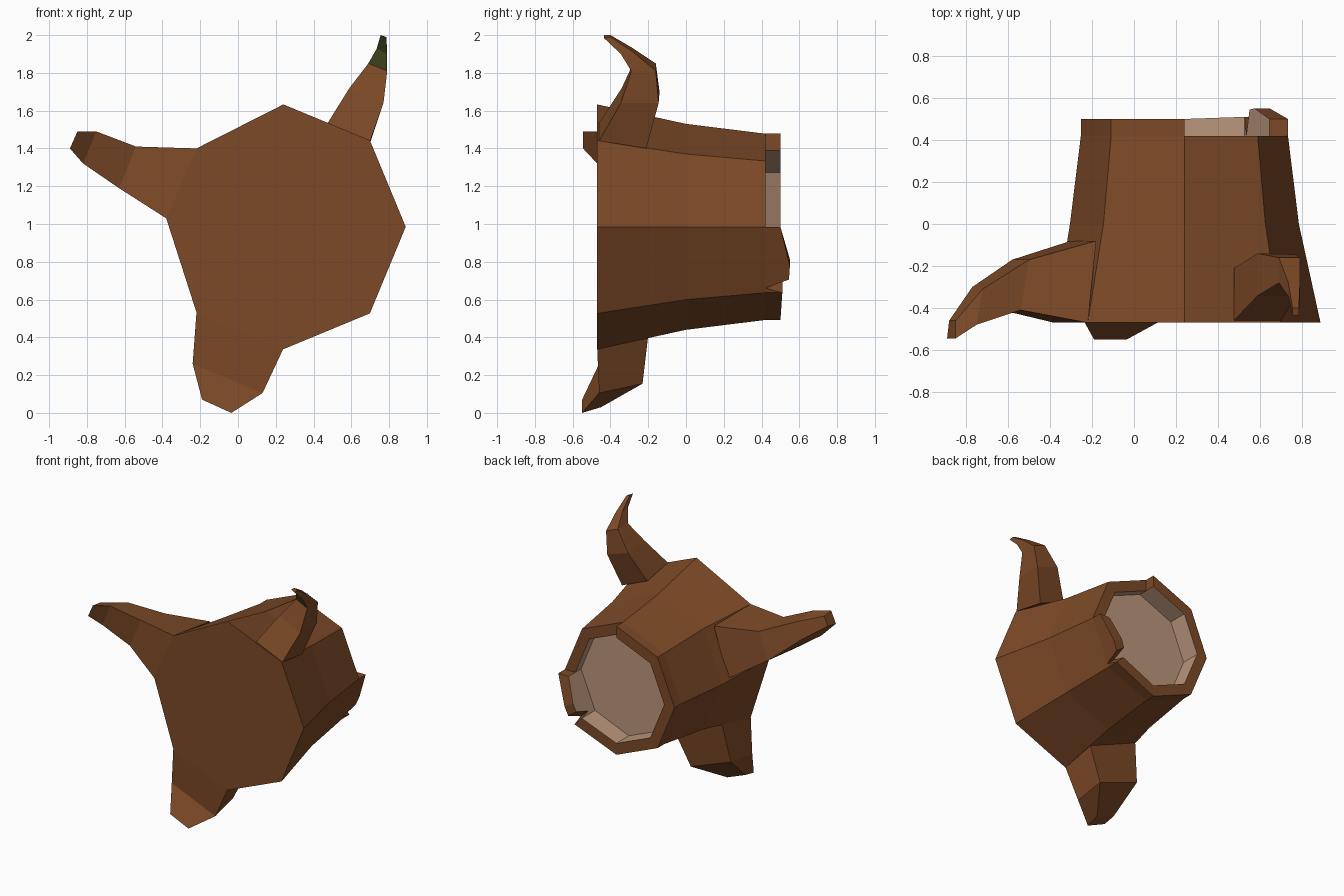
import bpy, bmesh, math
from mathutils import Vector

if "Cube" in bpy.data.objects:
    bpy.data.objects.remove(bpy.data.objects["Cube"])


def material(name, rgb):
    m = bpy.data.materials.new(name)
    m.diffuse_color = (*rgb, 1)
    m.use_nodes = True
    m.node_tree.nodes["Principled BSDF"].inputs["Base Color"].default_value = m.diffuse_color
    return m


MATS = [material("bark brown", (0.205, 0.068, 0.02)),
        material("cut wood beige", (0.50, 0.31, 0.205)),
        material("moss green", (0.10, 0.112, 0.023))]
BARK, WOOD, MOSS = 0, 1, 2
CX, CZ = 0.24, 0.985


def finish(name, bm):
    bmesh.ops.recalc_face_normals(bm, faces=bm.faces)
    me = bpy.data.meshes.new(name)
    bm.to_mesh(me)
    bm.free()
    for m in MATS:
        me.materials.append(m)
    ob = bpy.data.objects.new(name, me)
    bpy.context.collection.objects.link(ob)
    return ob


def loft(name, rings, colour=lambda ring, side: BARK, end=BARK):
    """Skin a list of closed rings and cap both ends."""
    bm = bmesh.new()
    vs = [[bm.verts.new(p) for p in r] for r in rings]
    n = len(vs[0])
    for i in range(len(vs) - 1):
        for j in range(n):
            k = (j + 1) % n
            f = bm.faces.new((vs[i][j], vs[i][k], vs[i + 1][k], vs[i + 1][j]))
            f.material_index = colour(i, j)
    bm.faces.new(vs[0])
    bm.faces.new(vs[-1]).material_index = end
    return finish(name, bm)


def oct_point(t, r, y):
    """Point on the octagon outline; t counts corners clockwise from the right."""
    def corner(i):
        a = -math.radians(45 * i)
        return Vector((CX + r * math.cos(a), y, CZ + r * math.sin(a)))
    i = math.floor(t)
    return corner(i).lerp(corner(i + 1), t - i)


def octagon(r, y):
    return [oct_point(i, r, y) for i in range(8)]


# Trunk: tapered octagon lying along y, hollowed at the cut end
base = octagon(0.648, -0.47)
base[4] = Vector((-0.38, -0.47, 1.03))
base[5] = Vector((-0.22, -0.47, 1.40))
loft("trunk",
     [base, octagon(0.545, 0), octagon(0.493, 0.42), octagon(0.405, 0.42), octagon(0.405, 0.35)],
     lambda ring, side: WOOD if ring == 3 else BARK, WOOD)

# Broken bark rim: (position round the octagon, lip height)
lip = [(0, .42), (0, .5), (.6, .55), (.8, .545), (.93, .42), (1, .51), (2, .5),
       (3, .5), (4, .5), (5, .5), (6, .5), (6, .42)]
bm = bmesh.new()
for (t0, y0), (t1, y1) in zip(lip, lip[1:]):
    def pair(r):
        return [bm.verts.new(oct_point(t0, r, y0)), bm.verts.new(oct_point(t1, r, y1))]

    def foot(r):
        return [bm.verts.new(oct_point(t1, r, .42)), bm.verts.new(oct_point(t0, r, .42))]
    o, i = pair(.493), pair(.405)
    bm.faces.new((o[0], o[1], i[1], i[0]))
    if t0 != t1:
        bm.faces.new(o + foot(.493))
        bm.faces.new(i + foot(.405)).material_index = WOOD
bmesh.ops.remove_doubles(bm, verts=bm.verts, dist=0.0005)
bmesh.ops.dissolve_degenerate(bm, edges=bm.edges, dist=0.0005)
finish("bark_rim", bm)

# Left root: each section is front-upper, back-upper, back-lower, front-lower
loft("left_root", [
    [(-.22, -.47, 1.40), (-.18, -.08, 1.37), (-.30, -.08, 1.0), (-.38, -.47, 1.03)],
    [(-.54, -.41, 1.41), (-.50, -.17, 1.38), (-.58, -.17, 1.18), (-.63, -.41, 1.19)],
    [(-.75, -.48, 1.49), (-.72, -.31, 1.46), (-.77, -.30, 1.34), (-.82, -.47, 1.32)],
    [(-.85, -.545, 1.49), (-.85, -.46, 1.48), (-.88, -.46, 1.41), (-.89, -.545, 1.40)]])

# Upper root: front-left, back-left, back-right, front-right; mossy front near the tip
loft("upper_root", [
    [(.475, -.46, 1.535), (.475, -.21, 1.49), (.69, -.21, 1.40), (.70, -.46, 1.44)],
    [(.59, -.34, 1.72), (.59, -.14, 1.70), (.77, -.145, 1.64), (.77, -.345, 1.64)],
    [(.69, -.28, 1.85), (.69, -.16, 1.85), (.79, -.16, 1.81), (.79, -.29, 1.81)],
    [(.735, -.345, 1.93), (.735, -.28, 1.93), (.79, -.28, 1.91), (.79, -.345, 1.90)],
    [(.755, -.435, 2.0), (.755, -.40, 2.0), (.785, -.40, 1.99), (.785, -.435, 1.985)]],
    lambda ring, side: MOSS if ring >= 2 and side == 3 else BARK)

# Lower root
loft("lower_root", [
    [(-.22, -.47, .53), (-.17, -.19, .58), (.24, -.20, .41), (.24, -.47, .34)],
    [(-.24, -.46, .26), (-.22, -.23, .28), (.12, -.23, .155), (.13, -.46, .105)],
    [(-.19, -.55, .07), (-.19, -.45, .09), (-.035, -.45, .03), (-.035, -.55, 0)]])
